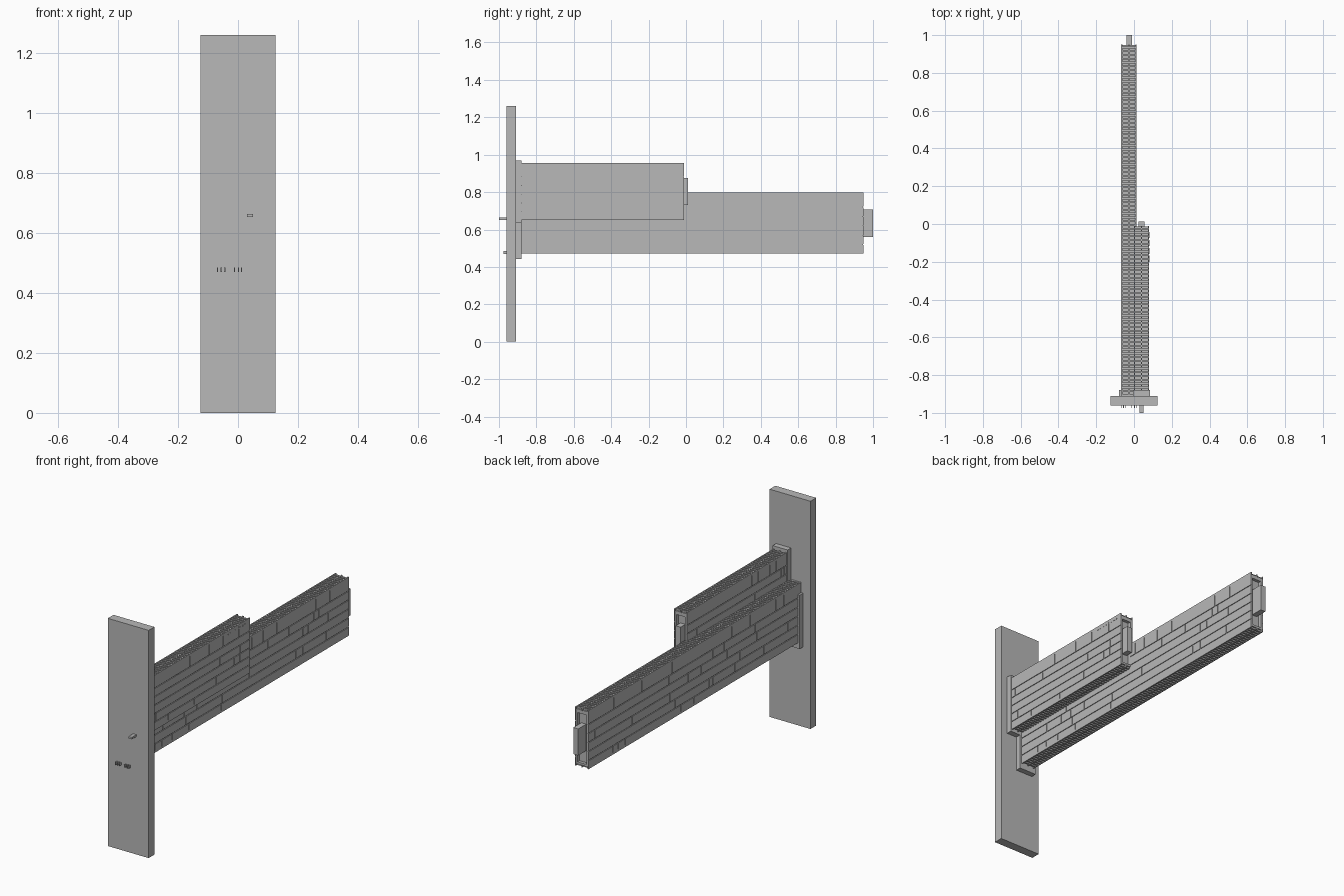
import bpy, bmesh, random
from mathutils import Matrix

random.seed(4)
cube = bpy.data.objects.get("Cube")
if cube:
    bpy.data.objects.remove(cube, do_unlink=True)

grey = bpy.data.materials.new("plain grey")
grey.use_nodes = True
colour = (0.48, 0.48, 0.48, 1)
grey.diffuse_color = colour
grey.node_tree.nodes["Principled BSDF"].inputs["Base Color"].default_value = colour


def add_boxes(name, boxes):
    """One object from boxes given as (x0, x1, y0, y1, z0, z1)."""
    bm = bmesh.new()
    for x0, x1, y0, y1, z0, z1 in boxes:
        place = Matrix.Translation(((x0 + x1) / 2, (y0 + y1) / 2, (z0 + z1) / 2))
        size = Matrix.Diagonal((x1 - x0, y1 - y0, z1 - z0, 1))
        bmesh.ops.create_cube(bm, size=1, matrix=place @ size)
    mesh = bpy.data.meshes.new(name)
    bm.to_mesh(mesh)
    bm.free()
    mesh.materials.append(grey)
    obj = bpy.data.objects.new(name, mesh)
    bpy.context.collection.objects.link(obj)
    return obj


SKIN = 0.004
GAP = 0.004
ROWS = (0, 0.14, 0.3, 0.46, 0.62, 0.78, 1)


def side_panels(x0, x1, y0, y1, z0, z1):
    """Rows of planks with staggered vertical seams."""
    boxes = []
    for low, high in zip(ROWS, ROWS[1:]):
        count = int((y1 - y0) * (6 if high == 1 else 3))
        seams = sorted(random.uniform(y0 + 0.05, y1 - 0.05) for _ in range(count))
        seams = [y0] + [s for i, s in enumerate(seams)
                        if i == 0 or s - seams[i - 1] > 0.02] + [y1]
        a = z0 + low * (z1 - z0)
        b = z0 + high * (z1 - z0) - (GAP if high < 1 else 0)
        for s, t in zip(seams, seams[1:]):
            boxes.append((x0, x1, s, t - (GAP if t < y1 else 0), a, b))
    return boxes


def ladder(x0, x1, y0, y1, z0, z1, step=0.02):
    """Edge rails and crossbars along a beam."""
    boxes = [(x, x + 0.006, y0, y1, z0, z1)
             for x in (x0, (x0 + x1) / 2 - 0.003, x1 - 0.006)]
    for i in range(int((y1 - y0) / step)):
        y = y0 + (i + 0.25) * step
        boxes.append((x0 + 0.003, x1 - 0.003, y, y + step / 2, z0 + 0.001, z1 - 0.001))
    return boxes


def beam(name, x0, x1, y0, y1, z0, z1):
    a, b = x0 + SKIN, x1 - SKIN
    core = add_boxes(name + "_core", [(a, b, y0, y1 - 0.02, z0 + 0.01, z1 - 0.01)])
    low, high = z0 + 0.006, z1 - 0.006
    add_boxes(name + "_left_panels", side_panels(b, x1, y0, y1, low, high))
    add_boxes(name + "_right_panels", side_panels(x0, a, y0, y1, low, high))
    add_boxes(name + "_top_grating", ladder(x0, x1, y0, y1, z1 - 0.012, z1))
    add_boxes(name + "_bottom_grating", ladder(x0, x1, y0, y1, z0, z0 + 0.012))
    # Frame around the recessed end
    add_boxes(name + "_end_frame", [
        (a, a + 0.01, y1 - 0.02, y1 - 0.003, z0 + 0.01, z1 - 0.01),
        (b - 0.01, b, y1 - 0.02, y1 - 0.003, z0 + 0.01, z1 - 0.01),
        (a, b, y1 - 0.02, y1 - 0.003, z0 + 0.01, z0 + 0.022),
        (a, b, y1 - 0.02, y1 - 0.003, z1 - 0.03, z1 - 0.01)])
    return core


# Upright mounting plate
add_boxes("mounting_plate", [(-0.125, 0.125, -0.96, -0.91, 0, 1.26)])

# Two overlapping beams
beam("long_beam", -0.068, 0.014, -0.915, 0.95, 0.472, 0.797)
beam("short_beam", 0.0, 0.08, -0.915, -0.01, 0.65, 0.955)

# Sockets holding the beams to the plate
add_boxes("long_beam_socket", [(-0.08, 0.024, -0.912, -0.88, 0.442, 0.74)])
add_boxes("short_beam_socket", [(-0.006, 0.086, -0.912, -0.88, 0.637, 0.97)])

# Connector blocks at the free ends
add_boxes("long_beam_connector", [(-0.04, -0.01, 0.92, 1.0, 0.56, 0.707)])
add_boxes("short_beam_connector", [(0.025, 0.055, -0.035, 0.012, 0.73, 0.875)])

# Slot covers near the short beam's free end
add_boxes("slot_covers", [(0.079, 0.081, -0.2 + i * 0.042, -0.168 + i * 0.042, 0.932, 0.938)
                          for i in range(4)])

# Thin rods passing through the plate
add_boxes("lower_rods", [(x - 0.002, x + 0.002, -0.975, -0.9, 0.47, 0.485)
                         for x in (-0.068, -0.056, -0.044, -0.012, 0.002, 0.012)])
add_boxes("upper_rod", [(0.03, 0.05, -1.0, -0.9, 0.652, 0.663)])
